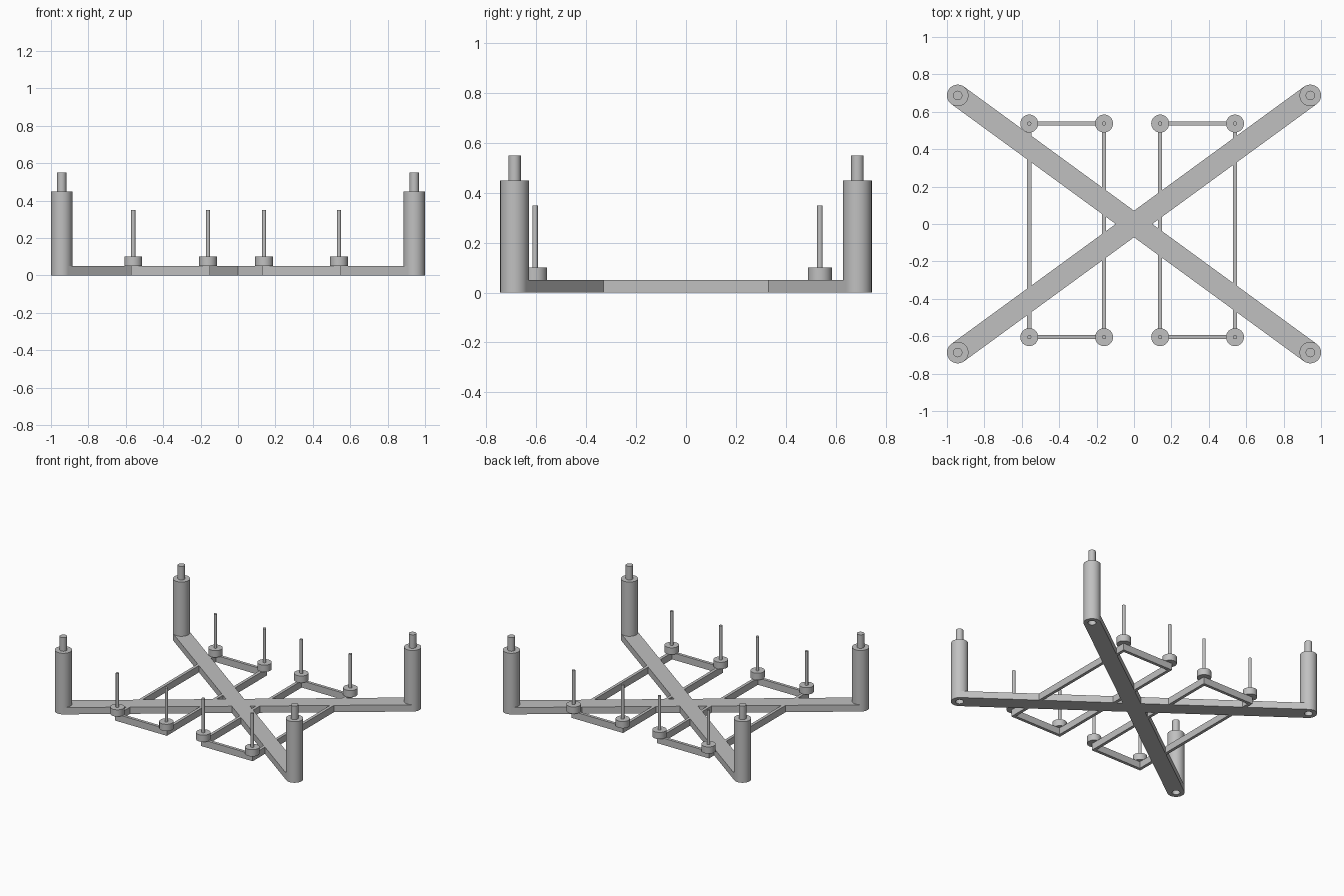
import bpy, bmesh, math
from mathutils import Matrix

cube = bpy.data.objects.get("Cube")
if cube:
    bpy.data.objects.remove(cube, do_unlink=True)

grey = bpy.data.materials.new("plain grey")
grey.use_nodes = True
colour = (0.53, 0.53, 0.53, 1)
grey.diffuse_color = colour
grey.node_tree.nodes["Principled BSDF"].inputs["Base Color"].default_value = colour

POST_X, POST_Y, POST_R = 0.9425, 0.6875, 0.0575
BEAM_H, HOLE_R = 0.05, 0.027


def finish(name, bm, location=(0, 0, 0)):
    bmesh.ops.recalc_face_normals(bm, faces=bm.faces)
    mesh = bpy.data.meshes.new(name)
    bm.to_mesh(mesh)
    bm.free()
    mesh.materials.append(grey)
    obj = bpy.data.objects.new(name, mesh)
    obj.location = location
    bpy.context.collection.objects.link(obj)
    return obj


def lathe(name, profile, location, steps=48):
    """Revolve an (r, z) profile around z."""
    bm = bmesh.new()
    verts = [bm.verts.new((r, 0, z)) for r, z in profile]
    edges = [bm.edges.new(pair) for pair in zip(verts, verts[1:])]
    bmesh.ops.spin(bm, geom=verts + edges, cent=(0, 0, 0), axis=(0, 0, 1),
                   angle=math.tau, steps=steps, use_merge=True)
    bmesh.ops.remove_doubles(bm, verts=bm.verts, dist=1e-5)
    obj = finish(name, bm, location)
    bpy.ops.object.select_all(action="DESELECT")
    obj.select_set(True)
    bpy.context.view_layer.objects.active = obj
    bpy.ops.object.shade_smooth_by_angle(angle=math.radians(35))
    return obj


def extrude_outline(name, outline):
    """Raise a flat outline to the beam height."""
    bm = bmesh.new()
    face = bm.faces.new([bm.verts.new((x, y, 0)) for x, y in outline])
    top = bmesh.ops.extrude_face_region(bm, geom=[face])["geom"]
    bmesh.ops.translate(bm, vec=(0, 0, BEAM_H),
                        verts=[v for v in top if isinstance(v, bmesh.types.BMVert)])
    return finish(name, bm)


def cut(target, cutter, operation="DIFFERENCE"):
    mod = target.modifiers.new(cutter.name, "BOOLEAN")
    mod.operation, mod.object, mod.solver = operation, cutter, "EXACT"
    cutter.hide_render = True
    cutter.hide_set(True)


# Crossed base beams as one X-shaped outline
angle = math.atan2(POST_Y, POST_X)
ux, uy = math.cos(angle), math.sin(angle)
nx, ny = -uy * POST_R, ux * POST_R
side, crotch = POST_R / uy, POST_R / ux
outline = [(side, 0),
           (POST_X - nx, POST_Y - ny), (POST_X + nx, POST_Y + ny),
           (0, crotch),
           (-POST_X - nx, POST_Y + ny), (-POST_X + nx, POST_Y - ny),
           (-side, 0),
           (-POST_X + nx, -POST_Y + ny), (-POST_X - nx, -POST_Y - ny),
           (0, -crotch),
           (POST_X + nx, -POST_Y - ny), (POST_X - nx, -POST_Y + ny)]
cross = extrude_outline("cross_beams", outline)

# Corner posts with a top peg and a matching socket underneath
post_profile = [(0, 0.1), (HOLE_R, 0.1), (HOLE_R, 0), (POST_R, 0),
                (POST_R, 0.45), (0.025, 0.45), (0.025, 0.55), (0, 0.55)]
for end, sy in (("front", -1), ("back", 1)):
    for hand, sx in (("left", 1), ("right", -1)):
        place = (sx * POST_X, sy * POST_Y, 0)
        lathe(f"{end}_{hand}_post", post_profile, place)
        cutter = lathe(f"{end}_{hand}_socket_cutter",
                       [(0, -0.1), (0.05, -0.1), (0.05, 0.2), (0, 0.2)], place)
        cut(cross, cutter)

# Two thin rectangular frames, each carrying four standoffs with pins
FRONT_Y, BACK_Y, HALF = -0.605, 0.537, 0.011
standoff_profile = [(0, BEAM_H), (0.048, BEAM_H), (0.048, 0.1),
                    (0.011, 0.1), (0.011, 0.35), (0, 0.35)]


def bar(name, x0, x1, y0, y1):
    return extrude_outline(name, [(x0, y0), (x1, y0), (x1, y1), (x0, y1)])


for hand, xs in (("right", (-0.56, -0.16)), ("left", (0.14, 0.54))):
    frame = bar(f"{hand}_frame", xs[0] - HALF, xs[1] + HALF,
                FRONT_Y - HALF, BACK_Y + HALF)
    opening = bar(f"{hand}_frame_opening_cutter", xs[0] + HALF, xs[1] - HALF,
                  FRONT_Y + HALF, BACK_Y - HALF)
    opening.scale.z = 3
    opening.location.z = -BEAM_H
    cut(frame, opening)
    cut(frame, cross)
    cross.hide_render = False
    cross.hide_set(False)
    for x in xs:
        for end, y in (("front", FRONT_Y), ("back", BACK_Y)):
            lathe(f"{end}_{hand}_standoff", standoff_profile, (x, y, 0), 32)
